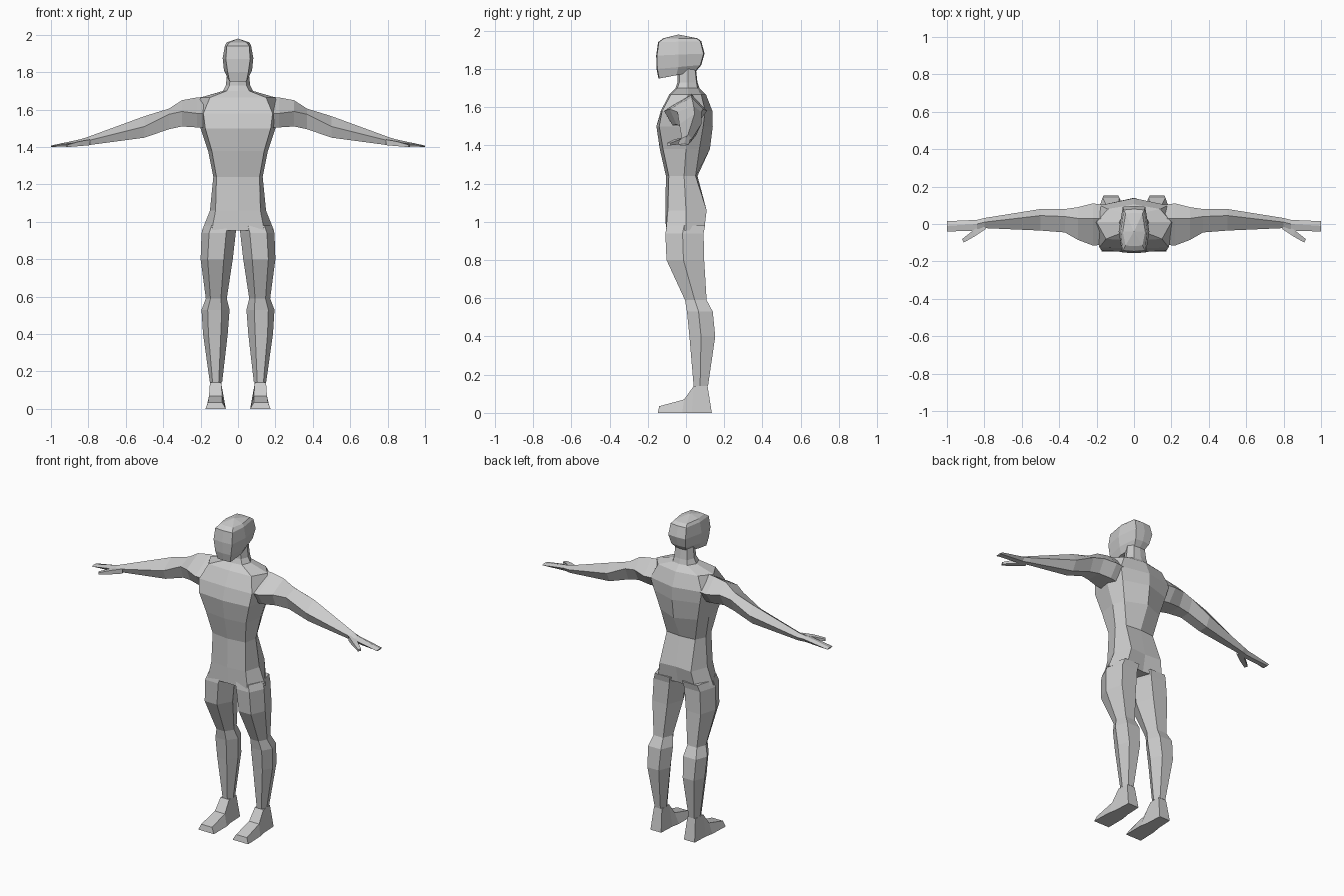
import bpy, bmesh

grey = bpy.data.materials.new("clay_grey")
grey.diffuse_color = (0.6, 0.6, 0.6, 1)


def loft(name, rings, mirror=False, tip=None):
    """Skin a list of equal-length point rings, capping both ends."""
    bm = bmesh.new()
    loops = [[bm.verts.new(p) for p in ring] for ring in rings]
    n = len(loops[0])
    for a, b in zip(loops, loops[1:]):
        for i in range(n):
            j = (i + 1) % n
            bm.faces.new((a[i], a[j], b[j], b[i]))
    bm.faces.new(loops[0])
    if tip:
        v = bm.verts.new(tip)
        for i in range(n):
            bm.faces.new((loops[-1][i], loops[-1][(i + 1) % n], v))
    else:
        bm.faces.new(loops[-1])
    bmesh.ops.recalc_face_normals(bm, faces=bm.faces)
    mesh = bpy.data.meshes.new(name)
    bm.to_mesh(mesh)
    bm.free()
    mesh.materials.append(grey)
    obj = bpy.data.objects.new(name, mesh)
    bpy.context.collection.objects.link(obj)
    if mirror:
        obj.modifiers.new("mirror", 'MIRROR').use_mirror_merge = False
    return obj


def symmetric(half):
    """Complete a half ring that starts and ends on the centre line."""
    return half + [(-x, y, z) for x, y, z in half[-2:0:-1]]


def mix(a, b, t):
    return a + (b - a) * t


# Torso and neck: z, front x, front centre y, front corner y,
# side x, side y, back x, back corner y, back centre y
torso = [
    (0.955, .14, -.10, -.105, .192, 0, .13, .095, .08),
    (1.06, .12, -.108, -.095, .15, 0, .11, .108, .10),
    (1.24, .115, -.105, -.09, .132, -.01, .10, .05, .06),
    (1.38, .14, -.137, -.12, .16, 0, .13, .07, .125),
    (1.50, .175, -.155, -.14, .20, 0, .16, .09, .14),
    (1.58, .185, -.132, -.125, .22, 0, .18, .10, .138),
    (1.665, .15, -.088, -.08, .20, .01, .14, .08, .105),
    (1.70, .06, -.055, -.045, .08, .01, .05, .06, .07),
    (1.73, .045, -.045, -.035, .065, .01, .045, .055, .06),
    (1.82, .04, -.045, -.035, .055, .01, .04, .045, .05),
]
loft("torso", [symmetric([(0, yf, z), (fx, yc, z), (sx, sy, z), (bx, by, z), (0, yb, z)])
               for z, fx, yf, yc, sx, sy, bx, by, yb in torso])

# Head: front z, back z, front x, front y, side x, side y, back x, back y
head = [
    (1.75, 1.785, .045, -.14, .055, -.05, .035, .045),
    (1.80, 1.82, .055, -.15, .075, -.04, .05, .075),
    (1.87, 1.88, .065, -.152, .082, -.04, .06, .092),
    (1.94, 1.945, .06, -.142, .07, -.04, .055, .075),
    (1.96, 1.96, .045, -.115, .06, -.04, .045, .055),
]
loft("head", [symmetric([(0, yf - .004, zf), (xf, yf, zf), (xm, ym, (zf + zb) / 2),
                         (xb, yb, zb), (0, yb + .005, zb)])
              for zf, zb, xf, yf, xm, ym, xb, yb in head], tip=(0, -.04, 1.98))

# Arms with flat hands: x, top z, middle z, bottom z, top y, front y, back y
arm = [
    (.14, 1.67, 1.58, 1.50, .03, -.11, .10),
    (.22, 1.665, 1.58, 1.505, .03, -.115, .11),
    (.30, 1.65, 1.59, 1.51, .03, -.085, .09),
    (.37, 1.605, 1.575, 1.495, .04, -.045, .08),
    (.50, 1.565, 1.51, 1.45, .045, -.035, .08),
    (.80, 1.455, 1.435, 1.41, .01, -.022, .032),
    (.84, 1.442, 1.43, 1.408, 0, -.036, .022),
    (1.0, 1.408, 1.404, 1.40, -.01, -.04, .015),
]
loft("arms", [[(x, yt, zt), (x, yf, zm), (x, mix(yf, yb, .2), zb),
               (x, mix(yf, yb, .75), zb), (x, yb, zm)]
              for x, zt, zm, zb, yt, yf, yb in arm], mirror=True)

# Thumbs: centre x, centre y, half width, bottom z, top z
thumb = [(.80, -.01, .016, 1.41, 1.44), (.855, -.05, .014, 1.405, 1.43),
         (.915, -.09, .009, 1.40, 1.412)]
loft("thumbs", [[(x - w * .5, y - w, a), (x + w * .5, y + w, a),
                 (x + w * .5, y + w, b), (x - w * .5, y - w, b)]
                for x, y, w, a, b in thumb], mirror=True)

# Legs: z, inner x, outer x, front y, back y
leg = [
    (.98, .005, .18, -.10, .10),
    (.94, .012, .195, -.108, .092),
    (.80, .028, .20, -.102, .095),
    (.59, .06, .172, -.005, .108),
    (.53, .045, .195, .005, .14),
    (.40, .055, .187, .018, .153),
    (.14, .085, .15, .04, .115),
]
loft("legs", [[(mix(a, b, .28), f, z), (mix(a, b, .78), f, z),
               (b, mix(f, k, .45), z), (mix(a, b, .82), k, z),
               (mix(a, b, .22), k, z), (a, mix(f, k, .45), z)]
              for z, a, b, f, k in leg], mirror=True)

# Feet: bottom y, top y, top z, bottom inner and outer x, top inner and outer x
foot = [
    (.135, .113, .14, .08, .155, .09, .145),
    (.03, .04, .14, .075, .16, .09, .15),
    (-.02, -.01, .07, .065, .17, .085, .155),
    (-.148, -.14, .035, .065, .175, .085, .16),
]
loft("feet", [[(a, yb, 0), (b, yb, 0), (d, yt, zt), (c, yt, zt)]
              for yb, yt, zt, a, b, c, d in foot], mirror=True)
